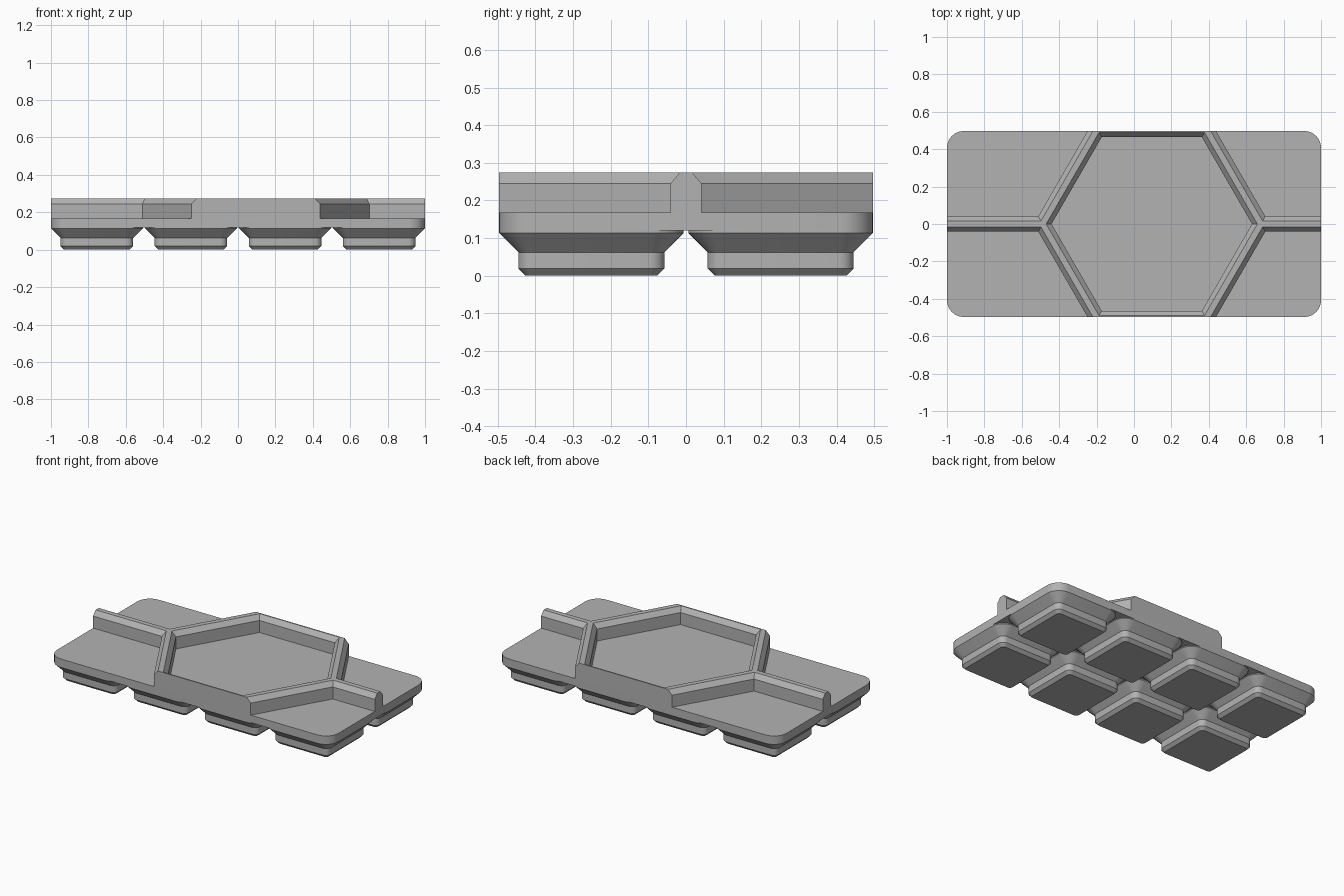
import bpy, bmesh, math
from math import cos, sin, pi, radians

if "Cube" in bpy.data.objects:
    bpy.data.objects.remove(bpy.data.objects["Cube"], do_unlink=True)

gray = bpy.data.materials.new("plain gray")
gray.use_nodes = True
colour = (0.45, 0.45, 0.45, 1)
gray.diffuse_color = colour
gray.node_tree.nodes["Principled BSDF"].inputs["Base Color"].default_value = colour

MM = 2 / 83.5            # one millimetre in model units
PITCH = 21 * MM          # spacing of the feet
FOOT_TOP = 5 * MM
FLOOR = 7 * MM
TOP = 0.275
APOTHEM = 0.505          # hexagon centre to ridge centre line
RADIUS = APOTHEM / cos(pi / 6)
HEX_X = 0.095


def rounded_rect(hx, hy, r, z, steps=8):
    ring = []
    for q, (sx, sy) in enumerate([(1, 1), (-1, 1), (-1, -1), (1, -1)]):
        for i in range(steps + 1):
            a = (q + i / steps) * pi / 2
            ring.append((sx * (hx - r) + r * cos(a), sy * (hy - r) + r * sin(a), z))
    return ring


def hexagon(cx, cy, apothem, z):
    r = apothem / cos(pi / 6)
    return [(cx + r * cos(i * pi / 3), cy + r * sin(i * pi / 3), z) for i in range(6)]


def loft(bm, rings):
    rows = [[bm.verts.new(p) for p in ring] for ring in rings]
    n = len(rows[0])
    bm.faces.new(rows[0][::-1])
    bm.faces.new(rows[-1])
    for a, b in zip(rows, rows[1:]):
        for i in range(n):
            j = (i + 1) % n
            bm.faces.new((a[i], a[j], b[j], b[i]))


def make(name, bm):
    mesh = bpy.data.meshes.new(name)
    bm.to_mesh(mesh)
    bm.free()
    mesh.materials.append(gray)
    obj = bpy.data.objects.new(name, mesh)
    bpy.context.collection.objects.link(obj)
    return obj


def smooth(obj):
    bpy.ops.object.select_all(action="DESELECT")
    obj.select_set(True)
    bpy.context.view_layer.objects.active = obj
    bpy.ops.object.shade_smooth_by_angle(angle=radians(25))


# Tray body: rounded slab up to the ridge height
hx, hy, corner = 1.0, 20.75 * MM, 3.75 * MM
bm = bmesh.new()
loft(bm, [rounded_rect(hx, hy, corner, z) for z in (FOOT_TOP, TOP)])
tray = make("tray_body", bm)

# Hexagonal pockets: one whole in the middle, four cut off by the corners
bm = bmesh.new()
centres = [(HEX_X, 0)] + [(HEX_X + sx * 1.5 * RADIUS, sy * APOTHEM)
                          for sx in (-1, 1) for sy in (-1, 1)]
wall, lip, rise = APOTHEM - 0.041, APOTHEM - 0.016, 0.03
for cx, cy in centres:
    loft(bm, [hexagon(cx, cy, wall, FLOOR),
              hexagon(cx, cy, wall, TOP - rise),
              hexagon(cx, cy, lip, TOP),
              hexagon(cx, cy, lip, TOP + rise)])
cutter = make("pocket_cutter", bm)

cut = tray.modifiers.new("pockets", "BOOLEAN")
cut.operation = "DIFFERENCE"
cut.solver = "EXACT"
cut.object = cutter
bpy.context.view_layer.objects.active = tray
tray.select_set(True)
bpy.ops.object.modifier_apply(modifier=cut.name)
bpy.data.objects.remove(cutter, do_unlink=True)
smooth(tray)

# Stacking feet: (half width, corner radius, height) in millimetres
profile = [(7.3, 0.8, 0), (8.1, 1.6, 0.8), (8.1, 1.6, 2.6),
           (10.25, 3.75, 4.75), (10.25, 3.75, 5)]
for row in range(2):
    for col in range(4):
        bm = bmesh.new()
        loft(bm, [rounded_rect(w * MM, w * MM, r * MM, z * MM) for w, r, z in profile])
        foot = make(f"foot_{row + 1}_{col + 1}", bm)
        foot.location = ((col - 1.5) * PITCH, (row - 0.5) * PITCH, 0)
        smooth(foot)
